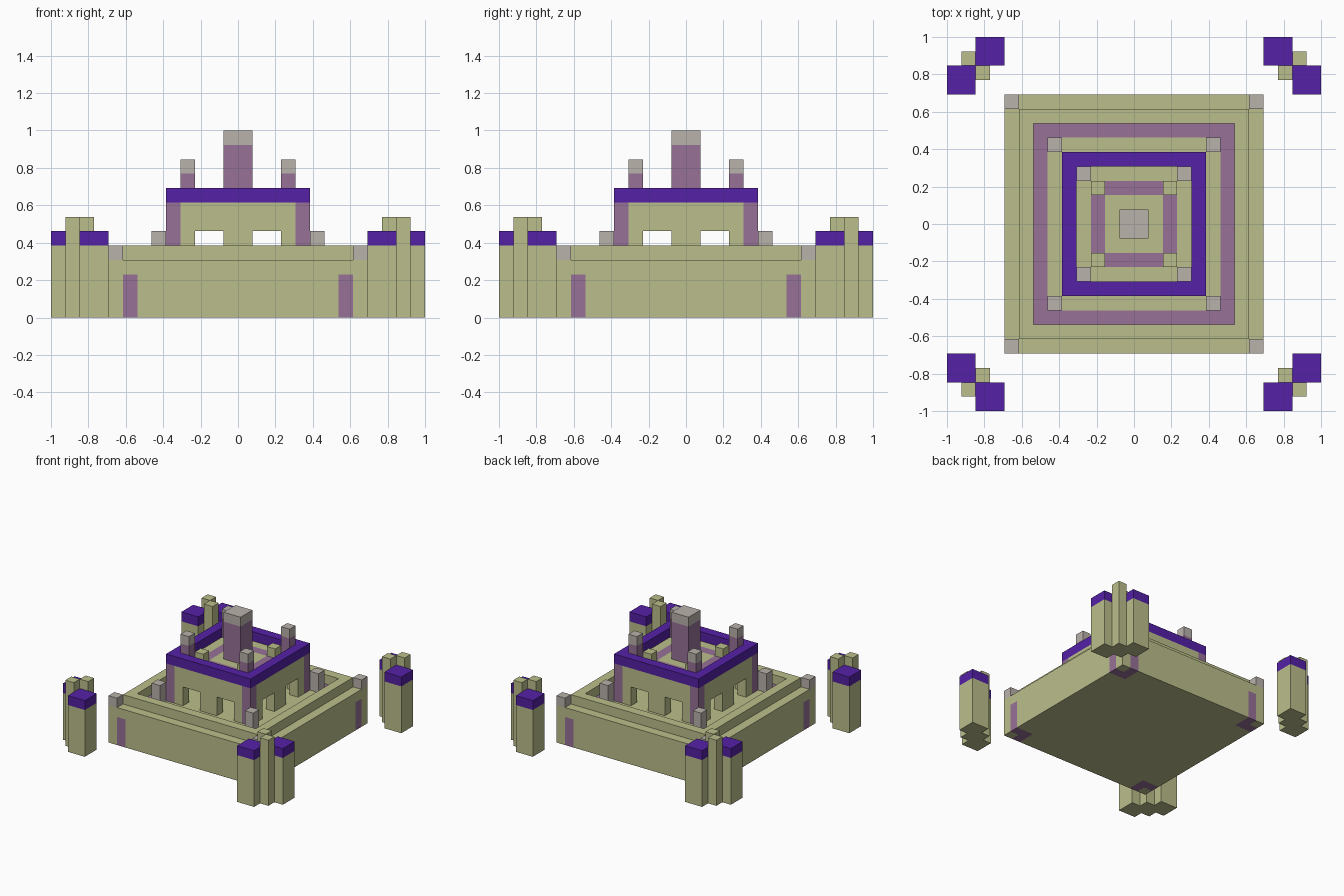
import bpy, bmesh
from mathutils import Matrix, Vector
from math import pi

U = 1 / 13  # size of one block

cube = bpy.data.objects.get("Cube")
if cube:
    bpy.data.objects.remove(cube, do_unlink=True)


def material(name, r, g, b):
    m = bpy.data.materials.new(name)
    m.use_nodes = True
    m.diffuse_color = (r, g, b, 1)
    m.node_tree.nodes["Principled BSDF"].inputs["Base Color"].default_value = (r, g, b, 1)
    return m


STONE = material("khaki stone", 0.50, 0.52, 0.26)
MAUVE = material("mauve", 0.31, 0.165, 0.31)
VIOLET = material("deep violet", 0.089, 0.015, 0.38)
GREY = material("warm grey", 0.49, 0.445, 0.41)


def finish(name, bm, *mats):
    bmesh.ops.recalc_face_normals(bm, faces=bm.faces)
    bmesh.ops.scale(bm, vec=(U, U, U), verts=bm.verts)
    mesh = bpy.data.meshes.new(name)
    bm.to_mesh(mesh)
    bm.free()
    for m in mats:
        mesh.materials.append(m)
    ob = bpy.data.objects.new(name, mesh)
    bpy.context.collection.objects.link(ob)
    return ob


def add_box(bm, lo, hi):
    lo, hi = Vector(lo), Vector(hi)
    mat = Matrix.Translation((lo + hi) / 2) @ Matrix.Diagonal((*(hi - lo), 1))
    bmesh.ops.create_cube(bm, size=1, matrix=mat)


def slab(name, half, z0, z1, cuts, z_cuts, rule):
    """Square block cut along grid planes, with mauve faces chosen by rule."""
    bm = bmesh.new()
    add_box(bm, (-half, -half, z0), (half, half, z1))
    planes = [(axis, s * c) for axis in (0, 1) for c in cuts for s in (-1, 1)]
    planes += [(2, z) for z in z_cuts]
    for axis, d in planes:
        no = Vector((0, 0, 0))
        no[axis] = 1
        bmesh.ops.bisect_plane(bm, geom=bm.verts[:] + bm.edges[:] + bm.faces[:],
                               plane_co=no * d, plane_no=no)
    for f in bm.faces:
        c = f.calc_center_median()
        f.material_index = int(rule(abs(c.x), abs(c.y), c.z))
    finish(name, bm, STONE, MAUVE)


def ring(name, outer, inner, z0, z1, mat):
    """Square frame swept from a rectangular section."""
    bm = bmesh.new()
    section = ((outer, z0), (outer, z1), (inner, z1), (inner, z0))
    corners = ((1, 1), (-1, 1), (-1, -1), (1, -1))
    loops = [[bm.verts.new((r * x, r * y, z)) for x, y in corners] for r, z in section]
    for a in range(4):
        p, q = loops[a], loops[(a + 1) % 4]
        for i in range(4):
            j = (i + 1) % 4
            bm.faces.new((p[i], p[j], q[j], q[i]))
    finish(name, bm, mat)


def corner_blocks(name, x0, x1, y0, y1, z0, z1, mat):
    """The same block mirrored into all four corners."""
    for sx, side in ((1, "left"), (-1, "right")):
        for sy, end in ((1, "back"), (-1, "front")):
            bm = bmesh.new()
            xs, ys = sorted((sx * x0, sx * x1)), sorted((sy * y0, sy * y1))
            add_box(bm, (xs[0], ys[0], z0), (xs[1], ys[1], z1))
            finish(f"{name}_{end}_{side}", bm, mat)


def base_rule(x, y, z):
    if z > 3.9:                                   # courtyard path
        return 6 < max(x, y) < 7
    return z < 3 and min(x, y) > 7 and min(x, y) < 8   # corner stripes


# Base, rampart and rim posts
slab("base", 9, 0, 4, (6, 7, 8), (3,), base_rule)
ring("rampart", 8, 7, 4, 5, STONE)
corner_blocks("rim_post", 8, 9, 8, 9, 4, 5, GREY)
corner_blocks("courtyard_post", 5, 6, 5, 6, 4, 6, GREY)

# Hall: corner piers and four walls with two openings each
corner_blocks("hall_pier", 4, 5, 4, 5, 4, 8, MAUVE)
outline = ((-4, 4), (-3, 4), (-3, 6), (-1, 6), (-1, 4), (1, 4),
           (1, 6), (3, 6), (3, 4), (4, 4), (4, 8), (-4, 8))
for i, side in enumerate(("front", "left", "back", "right")):
    bm = bmesh.new()
    face = bm.faces.new([bm.verts.new((x, -5, z)) for x, z in outline])
    ext = bmesh.ops.extrude_face_region(bm, geom=[face])["geom"]
    bmesh.ops.translate(bm, vec=(0, 1, 0),
                        verts=[v for v in ext if isinstance(v, bmesh.types.BMVert)])
    bmesh.ops.rotate(bm, verts=bm.verts, matrix=Matrix.Rotation(i * pi / 2, 3, "Z"))
    finish(f"hall_wall_{side}", bm, STONE)

# Roof terrace with parapet and posts
slab("roof_terrace", 4, 7, 8, (2, 3), (), lambda x, y, z: z > 7.9 and 2 < max(x, y) < 3)
ring("parapet", 5, 4, 8, 9, VIOLET)
corner_blocks("terrace_pillar", 2, 3, 2, 3, 8, 9, STONE)
corner_blocks("terrace_post", 3, 4, 3, 4, 8, 10, MAUVE)
corner_blocks("terrace_post_cap", 3, 4, 3, 4, 10, 11, GREY)

# Central tower
for name, z0, z1, mat in (("central_tower", 8, 12, MAUVE), ("central_tower_cap", 12, 13, GREY)):
    bm = bmesh.new()
    add_box(bm, (-1, -1, z0), (1, 1, z1))
    finish(name, bm, mat)

# Outer corner towers: two capped shafts joined by two slim columns
for name, x, y in (("tower_a", 9, 11), ("tower_b", 11, 9)):
    corner_blocks(name, x, x + 2, y, y + 2, 0, 5, STONE)
    corner_blocks(name + "_cap", x, x + 2, y, y + 2, 5, 6, VIOLET)
corner_blocks("inner_column", 10, 11, 10, 11, 0, 7, STONE)
corner_blocks("outer_column", 11, 12, 11, 12, 0, 7, STONE)
